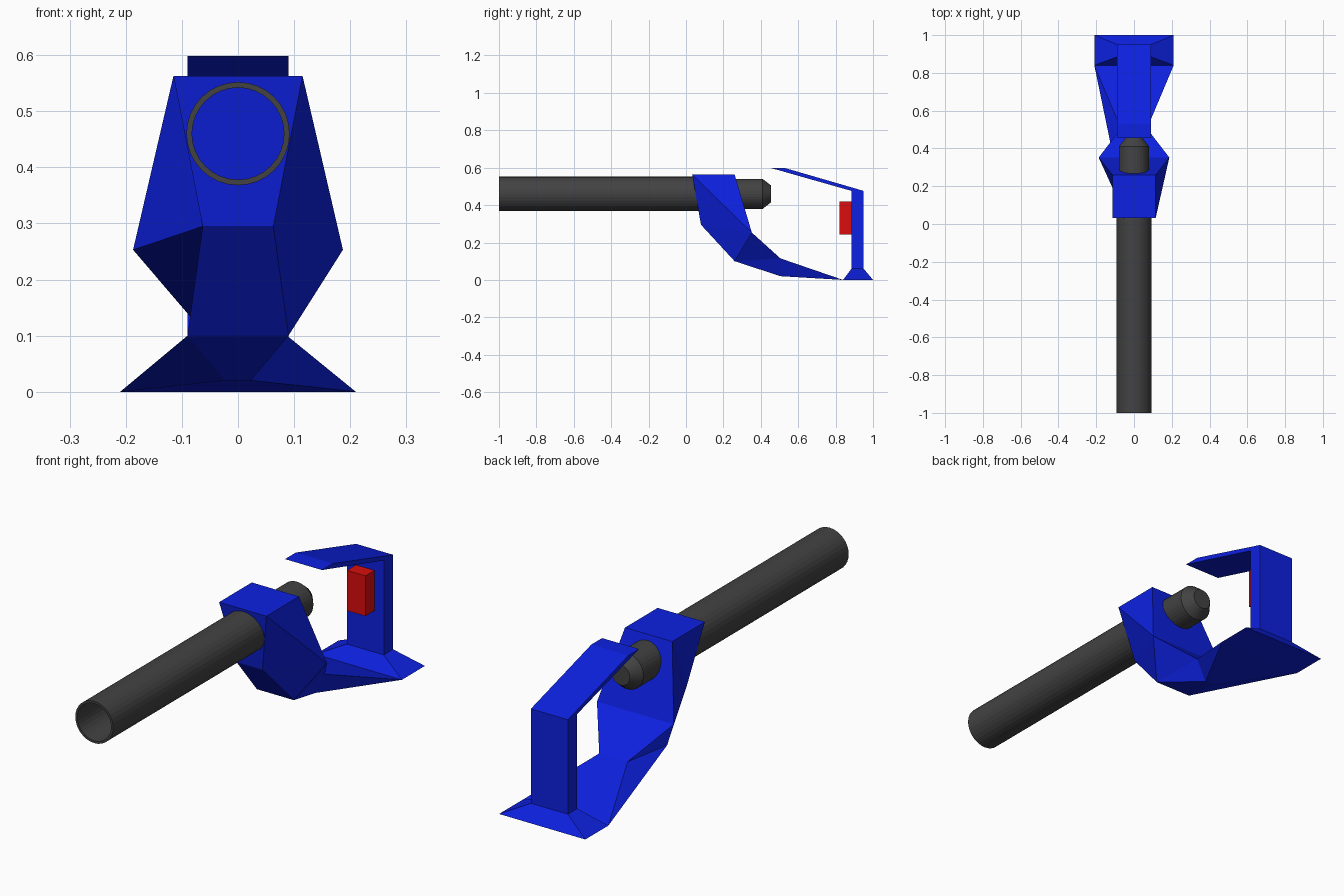
import bpy
import bmesh

if "Cube" in bpy.data.objects:
    bpy.data.objects.remove(bpy.data.objects["Cube"])


def material(name, rgb):
    m = bpy.data.materials.new(name)
    m.diffuse_color = (*rgb, 1)
    m.use_nodes = True
    m.node_tree.nodes["Principled BSDF"].inputs["Base Color"].default_value = m.diffuse_color
    return m


BLUE = material("blue", (0.004, 0.015, 0.75))
RED = material("red", (0.7, 0.004, 0.004))
DARK = material("dark_grey", (0.055, 0.055, 0.055))


def make(name, verts, faces, mat):
    mesh = bpy.data.meshes.new(name)
    mesh.from_pydata(verts, [], faces)
    bm = bmesh.new()
    bm.from_mesh(mesh)
    bmesh.ops.remove_doubles(bm, verts=bm.verts, dist=1e-5)
    bmesh.ops.recalc_face_normals(bm, faces=bm.faces)
    bm.to_mesh(mesh)
    bm.free()
    mesh.materials.append(mat)
    ob = bpy.data.objects.new(name, mesh)
    bpy.context.collection.objects.link(ob)
    return ob


def extrude_x(name, profile, half, mat):
    """Side profile (y, z) extruded across x."""
    n = len(profile)
    verts = [(s * half, y, z) for s in (-1, 1) for y, z in profile]
    faces = [list(range(n)), list(range(n, 2 * n))]
    faces += [(i, (i + 1) % n, n + (i + 1) % n, n + i) for i in range(n)]
    return make(name, verts, faces, mat)


def lathe_y(name, profile, mat, closed, z=0.46, seg=32):
    """(radius, y) profile turned around the barrel axis."""
    from math import cos, sin, tau
    n = len(profile)
    verts = [(r * cos(tau * k / seg), y, z + r * sin(tau * k / seg))
             for k in range(seg) for r, y in profile]
    faces = []
    for k in range(seg):
        a, b = k * n, (k + 1) % seg * n
        for i in range(n if closed else n - 1):
            j = (i + 1) % n
            faces.append((a + i, a + j, b + j, b + i))
    if not closed:
        for i in (0, n - 1):
            faces.append([k * n + i for k in range(seg)])
    return make(name, verts, faces, mat)


# Hollow barrel and the tapered rear plug
lathe_y("barrel", [(0.092, -1), (0.092, 0.1), (0.082, 0.1), (0.082, -1)], DARK, True)
lathe_y("rear_plug", [(0.08, 0.2), (0.08, 0.41), (0.045, 0.455)], DARK, False)

# Faceted body: front/underside chain and back/top chain as (half width, y, z)
front = [(0.115, 0.033, 0.563), (0.063, 0.08, 0.295), (0.09, 0.26, 0.10), (0.023, 0.505, 0.02)]
back = [(0.115, 0.26, 0.563), (0.187, 0.352, 0.253), (0.069, 0.505, 0.115), (0.21, 0.84, 0.0)]
verts = [(s * x, y, z) for s in (-1, 1) for chain in (front, back) for x, y, z in chain]
faces = [(0, 4, 12, 8), (3, 7, 15, 11)]
for i in range(3):
    for c in (0, 4):
        faces.append((c + i, c + i + 1, c + i + 9, c + i + 8))
    # The side quads are folded along opposite diagonals left and right
    for off, flip in ((0, i == 0), (8, i > 0)):
        f0, f1, b0, b1 = (off + k for k in (i, i + 1, 4 + i, 5 + i))
        if flip:
            faces += [(f0, b0, f1), (b0, b1, f1)]
        else:
            faces += [(f0, b0, b1), (f0, b1, f1)]
make("body", verts, faces, BLUE)

# Sloped foot under the rear post
foot = [(x, y, z) for h, y0, y1, z in ((0.21, 0.84, 1.0, 0.0), (0.09, 0.885, 0.95, 0.06))
        for x, y in ((-h, y0), (h, y0), (h, y1), (-h, y1))]
make("foot", foot, [(0, 1, 2, 3), (4, 5, 6, 7)]
     + [(i, (i + 1) % 4, 4 + (i + 1) % 4, 4 + i) for i in range(4)], BLUE)

# Rear post with the slanted top arm
extrude_x("post_and_arm", [(0.885, 0.055), (0.95, 0.055), (0.95, 0.476),
                           (0.53, 0.598), (0.455, 0.598), (0.885, 0.476)], 0.09, BLUE)

# Red block on the post
extrude_x("red_block", [(0.822, 0.243), (0.89, 0.243), (0.89, 0.42), (0.822, 0.42)], 0.045, RED)
